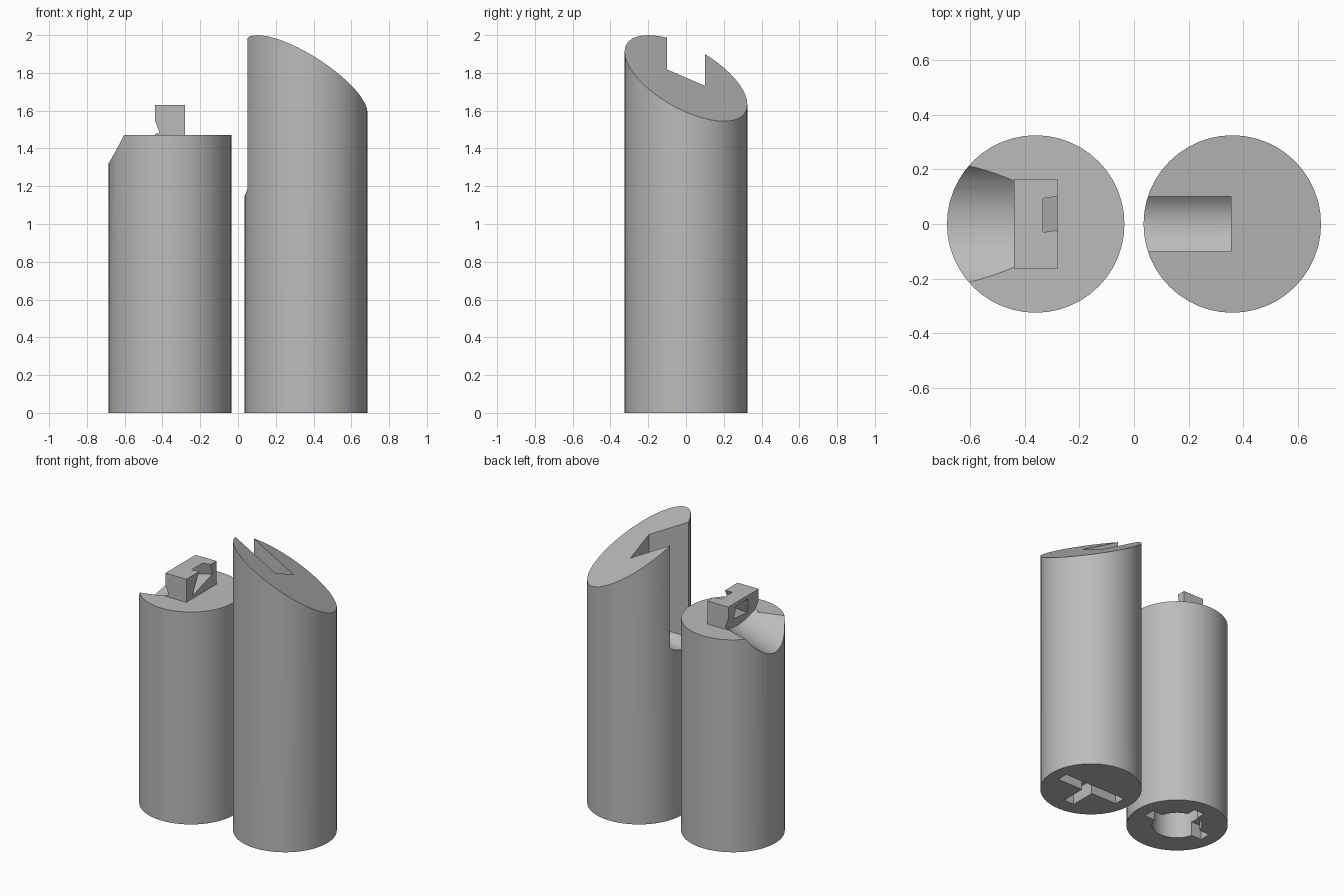
import bpy, bmesh, math
from mathutils import Vector, Matrix

if "Cube" in bpy.data.objects:
    bpy.data.objects.remove(bpy.data.objects["Cube"], do_unlink=True)

grey = bpy.data.materials.new("plain grey")
grey.use_nodes = True
grey.diffuse_color = (0.5, 0.5, 0.5, 1)
grey.node_tree.nodes["Principled BSDF"].inputs["Base Color"].default_value = (0.5, 0.5, 0.5, 1)

R = 0.325
SHORT, TALL = -0.36, 0.36


def finish(name, bm):
    bmesh.ops.recalc_face_normals(bm, faces=bm.faces)
    mesh = bpy.data.meshes.new(name)
    bm.to_mesh(mesh)
    bm.free()
    obj = bpy.data.objects.new(name, mesh)
    bpy.context.collection.objects.link(obj)
    mesh.materials.append(grey)
    return obj


def cylinder(name, start, end, radius, sides=48):
    a, b = Vector(start), Vector(end)
    turn = (b - a).to_track_quat('Z', 'Y').to_matrix().to_4x4()
    bm = bmesh.new()
    bmesh.ops.create_cone(bm, cap_ends=True, segments=sides, radius1=radius, radius2=radius,
                          depth=(b - a).length, matrix=Matrix.Translation((a + b) / 2) @ turn)
    return finish(name, bm)


def box(name, low, high):
    a, b = Vector(low), Vector(high)
    bm = bmesh.new()
    bmesh.ops.create_cube(bm, size=1, matrix=Matrix.Translation((a + b) / 2) @ Matrix.Diagonal((*(b - a), 1)))
    return finish(name, bm)


def loft(name, x0, ring0, x1, ring1):
    """Solid between two rings of (y, z) points."""
    bm = bmesh.new()
    a = [bm.verts.new((x0, *p)) for p in ring0]
    b = [bm.verts.new((x1, *p)) for p in ring1]
    bm.faces.new(a)
    bm.faces.new(b)
    for i in range(len(a)):
        j = (i + 1) % len(a)
        bm.faces.new((a[i], a[j], b[j], b[i]))
    return finish(name, bm)


def cut(target, *cutters):
    for c in cutters:
        mod = target.modifiers.new("cut", 'BOOLEAN')
        mod.operation, mod.solver, mod.object = 'DIFFERENCE', 'EXACT', c
        c.hide_render = True
        bpy.context.view_layer.objects.active = target
        with bpy.context.temp_override(object=target, active_object=target):
            bpy.ops.object.modifier_apply(modifier=mod.name)
        bpy.data.objects.remove(c, do_unlink=True)


# Short body and its small block
short_body = cylinder("short_body", (SHORT, 0, 0), (SHORT, 0, 1.47), R)
block = box("top_block", (-0.44, -0.165, 1.465), (-0.28, 0.165, 1.63))

# Sloping round thumb groove
for part in (short_body, block):
    cut(part, cylinder("groove_cutter", (-0.486, 0, 1.673), (-0.954, 0, 1.498), 0.26, 64))

# Angular tunnel through the block, breaking out through its top
cut(block, loft("tunnel_cutter",
                -0.46, [(-0.06, 1.5), (-0.05, 1.6), (0.08, 1.6), (0.1, 1.52)],
                -0.27, [(-0.1, 1.49), (-0.02, 1.645), (0.1, 1.645), (0.12, 1.56)]))

# Bore and three key grooves under the short body
cut(short_body,
    cylinder("bore_cutter", (SHORT, 0, -0.1), (SHORT, 0, 0.6), 0.16),
    box("cross_key_cutter", (SHORT - 0.235, -0.04, -0.1), (SHORT + 0.235, 0.04, 0.1)),
    box("back_key_cutter", (SHORT - 0.04, 0, -0.1), (SHORT + 0.04, 0.22, 0.1)))

# Tall body with slanted top
tall_body = cylinder("tall_body", (TALL, 0, 0), (TALL, 0, 2.2), R)
bm = bmesh.new()
bm.from_mesh(tall_body.data)
cutting = bmesh.ops.bisect_plane(bm, geom=bm.verts[:] + bm.edges[:] + bm.faces[:],
                                 plane_co=(TALL, 0, 1.772), plane_no=(0.553, 0.43, 1), clear_outer=True)
bmesh.ops.contextual_create(bm, geom=[e for e in cutting["geom_cut"] if isinstance(e, bmesh.types.BMEdge)])
bmesh.ops.recalc_face_normals(bm, faces=bm.faces)
bm.to_mesh(tall_body.data)
bm.free()

# Round-bottomed slot down the inner side
arc = 0.145
ring = [(0.1, 2.3), (-0.1, 2.3)]
for i in range(13):
    y = -0.1 + 0.2 * i / 12
    ring.append((y, 1.15 + arc - math.sqrt(arc * arc - y * y)))
cut(tall_body, loft("slot_cutter", -0.05, ring, 0.355, ring))

# T-shaped key recess under the tall body
cut(tall_body,
    box("cross_recess_cutter", (TALL - 0.24, -0.04, -0.1), (TALL + 0.24, 0.04, 0.1)),
    box("front_recess_cutter", (TALL - 0.04, -0.22, -0.1), (TALL + 0.04, 0, 0.1)))

# Smooth round sides, crisp edges
bpy.ops.object.select_all(action='DESELECT')
for obj in (short_body, tall_body):
    obj.select_set(True)
bpy.context.view_layer.objects.active = short_body
bpy.ops.object.shade_smooth_by_angle(angle=math.radians(30))
